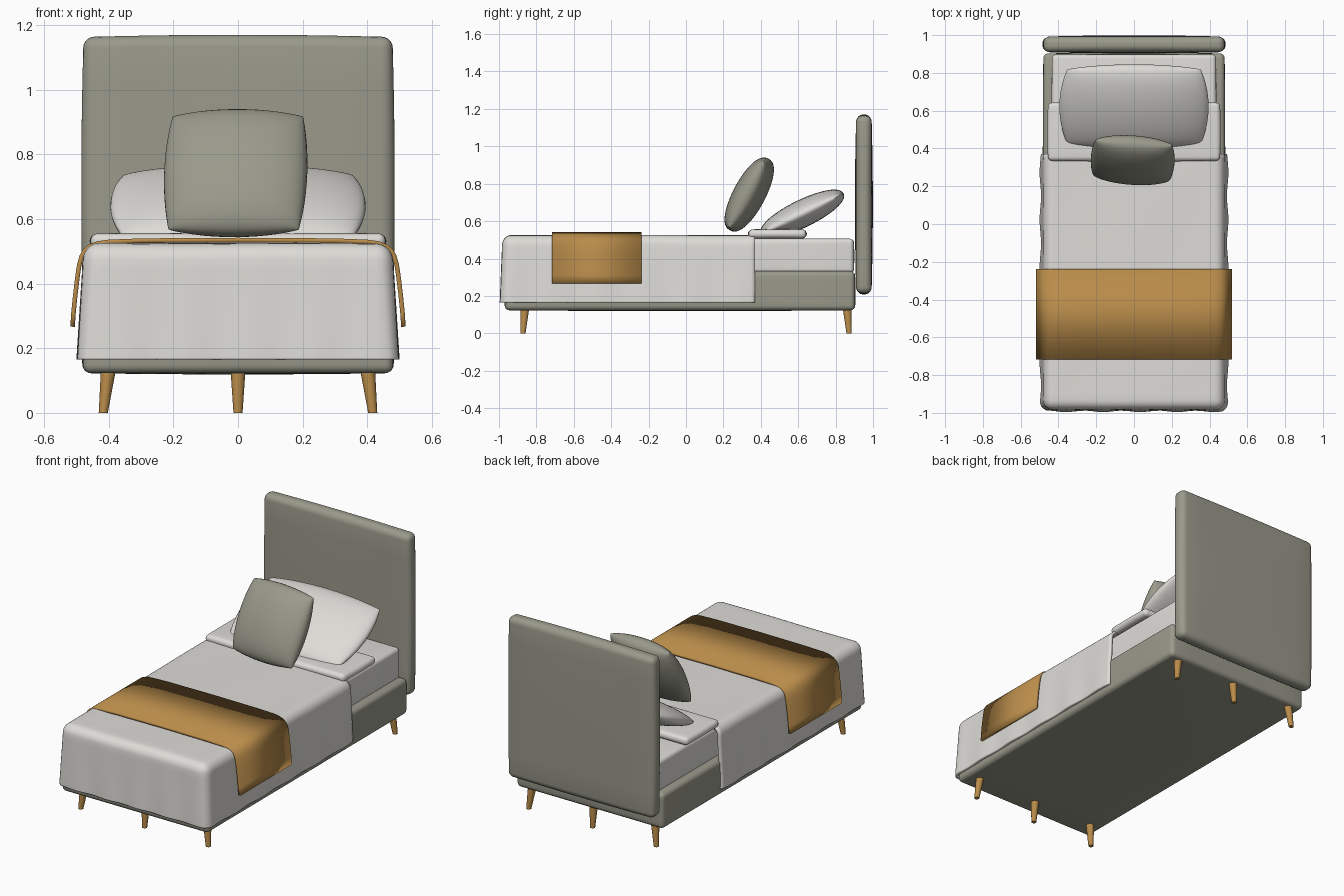
import bpy, bmesh, math
from mathutils import Vector, Matrix, Euler

if "Cube" in bpy.data.objects:
    bpy.data.objects.remove(bpy.data.objects["Cube"])


def material(name, rgb):
    m = bpy.data.materials.new(name)
    m.diffuse_color = (*rgb, 1)
    m.use_nodes = True
    m.node_tree.nodes["Principled BSDF"].inputs["Base Color"].default_value = m.diffuse_color
    return m


GREY = material("grey_green_fabric", (0.32, 0.32, 0.26))
LINEN = material("pale_linen", (0.73, 0.716, 0.68))
OCHRE = material("ochre", (0.486, 0.263, 0.069))


def finish(bm, name, mat):
    mesh = bpy.data.meshes.new(name)
    bm.to_mesh(mesh)
    bm.free()
    ob = bpy.data.objects.new(name, mesh)
    bpy.context.collection.objects.link(ob)
    mesh.materials.append(mat)
    bpy.ops.object.select_all(action='DESELECT')
    bpy.context.view_layer.objects.active = ob
    ob.select_set(True)
    bpy.ops.object.shade_smooth_by_angle(angle=math.radians(40))
    return ob


def rounded_box(lo, hi, r, bulge=0.0, cuts=(8, 8, 8)):
    """Bevelled box, sliced along each axis and gently inflated."""
    lo, hi = Vector(lo), Vector(hi)
    mid, half = (lo + hi) / 2, (hi - lo) / 2
    bm = bmesh.new()
    bmesh.ops.create_cube(bm, size=2)
    for v in bm.verts:
        v.co = Vector([v.co[i] * half[i] for i in range(3)])
    bmesh.ops.bevel(bm, geom=bm.edges[:], offset=r, segments=5,
                    profile=0.5, affect='EDGES')
    for axis in range(3):
        no = Vector([float(i == axis) for i in range(3)])
        for k in range(1, cuts[axis]):
            flat = half[axis] - r
            co = no * (-flat + 2 * flat * k / cuts[axis])
            bmesh.ops.bisect_plane(bm, geom=bm.verts[:] + bm.edges[:] + bm.faces[:],
                                   plane_co=co, plane_no=no)
    for v in bm.verts:
        t = [v.co[i] / half[i] for i in range(3)]
        f = [max(0.0, 1 - c * c) for c in t]
        push = [t[i] * f[i - 1] * f[i - 2] * bulge for i in range(3)]
        v.co += Vector(push) + mid
    return bm


def cushion(name, half, centre, rot, mat, corner, power=0.5, n=28):
    """Two inflated sheets joined along a rounded-square rim."""
    bm = bmesh.new()
    for side in (1, -1):
        geo = bmesh.ops.create_grid(bm, x_segments=n, y_segments=n, size=1)["verts"]
        for v in geo:
            u, w = (math.sin(c * math.pi / 2) for c in v.co.xy)
            h = max(0.0, (1 - u * u) * (1 - w * w)) ** power
            v.co = (half[0] * u * math.sqrt(1 - corner * w * w),
                    half[1] * w * math.sqrt(1 - corner * u * u),
                    side * half[2] * h)
    bmesh.ops.remove_doubles(bm, verts=bm.verts[:], dist=0.0004)
    bmesh.ops.recalc_face_normals(bm, faces=bm.faces[:])
    turn = Euler([math.radians(a) for a in rot]).to_matrix().to_4x4()
    bm.transform(Matrix.Translation(centre) @ turn)
    return finish(bm, name, mat)


# Upholstered frame and mattress
finish(rounded_box((-0.478, 0.91, 0.215), (0.478, 0.992, 1.163), 0.032, 0.007),
       "headboard", GREY)
finish(rounded_box((-0.48, -0.968, 0.123), (0.48, 0.903, 0.332), 0.025, 0.004),
       "bed_base", GREY)
finish(rounded_box((-0.435, -0.95, 0.32), (0.435, 0.897, 0.506), 0.022, 0.003),
       "mattress", LINEN)

# Splayed tapered legs
for y in (-1, 1):
    for x in (-1, 0, 1):
        bm = bmesh.new()
        bmesh.ops.create_cone(bm, cap_ends=True, segments=24, radius1=0.014,
                              radius2=0.023, depth=0.13)
        for v in bm.verts:
            z = v.co.z + 0.065
            v.co += Vector((x * (0.417 - 0.12 * z), y * (0.872 - 0.08 * z), 0.065))
        finish(bm, f"leg_{'front' if y < 0 else 'back'}_{('left', 'middle', 'right')[x + 1]}",
               OCHRE)

# Duvet: rounded shell open at the head and below, flaring to a rippled hem
bm = rounded_box((-0.478, -0.982, 0.0), (0.478, 0.6, 0.525), 0.05, 0.0, (24, 44, 14))
for co, no in (((0, 0.37, 0), (0, 1, 0)), ((0, 0, 0.165), (0, 0, -1))):
    bmesh.ops.bisect_plane(bm, geom=bm.verts[:] + bm.edges[:] + bm.faces[:],
                           plane_co=co, plane_no=no, clear_outer=True)
for v in bm.verts:
    x, y, z = v.co
    drop = min(1.0, max(0.0, (0.51 - z) / 0.34))
    if abs(x) > 0.44:
        v.co.x += math.copysign(drop * (0.018 + 0.004 * math.sin(25 * y + 1)), x)
    if y < -0.94:
        v.co.y -= drop * (0.010 + 0.004 * math.sin(32 * x + 0.5))
    v.co.z += 0.002 * math.sin(9 * x) * math.sin(6 * y) * (1 - drop)
duvet = finish(bm, "duvet", LINEN)
mod = duvet.modifiers.new("thickness", 'SOLIDIFY')
mod.thickness, mod.offset = 0.016, -1

# Throw blanket: half profile mirrored, swept along the bed
half = [(0.15, 0.541), (0.3, 0.540), (0.40, 0.536), (0.435, 0.531), (0.46, 0.522),
        (0.478, 0.508), (0.490, 0.488), (0.498, 0.46), (0.504, 0.42),
        (0.511, 0.36), (0.516, 0.31), (0.519, 0.267)]
profile = [(-x, z) for x, z in reversed(half)] + [(0, 0.542)] + half
bm = bmesh.new()
rows = [[bm.verts.new((x, y, z)) for x, z in profile] for y in (-0.717, -0.237)]
for i in range(len(profile) - 1):
    bm.faces.new((rows[0][i], rows[0][i + 1], rows[1][i + 1], rows[1][i]))
throw = finish(bm, "throw_blanket", OCHRE)
mod = throw.modifiers.new("thickness", 'SOLIDIFY')
mod.thickness, mod.offset = 0.014, -1

# Pillows
finish(rounded_box((-0.455, 0.335, 0.508), (0.455, 0.642, 0.555), 0.021, 0.004),
       "flat_pillow", LINEN)
cushion("sleeping_pillow", (0.395, 0.245, 0.074), (0, 0.622, 0.64), (26, 0, 0),
        LINEN, 0.2, 0.45)
cushion("square_cushion", (0.222, 0.217, 0.085), (-0.007, 0.338, 0.742), (62, 0, -4),
        GREY, 0.17, 0.42)
